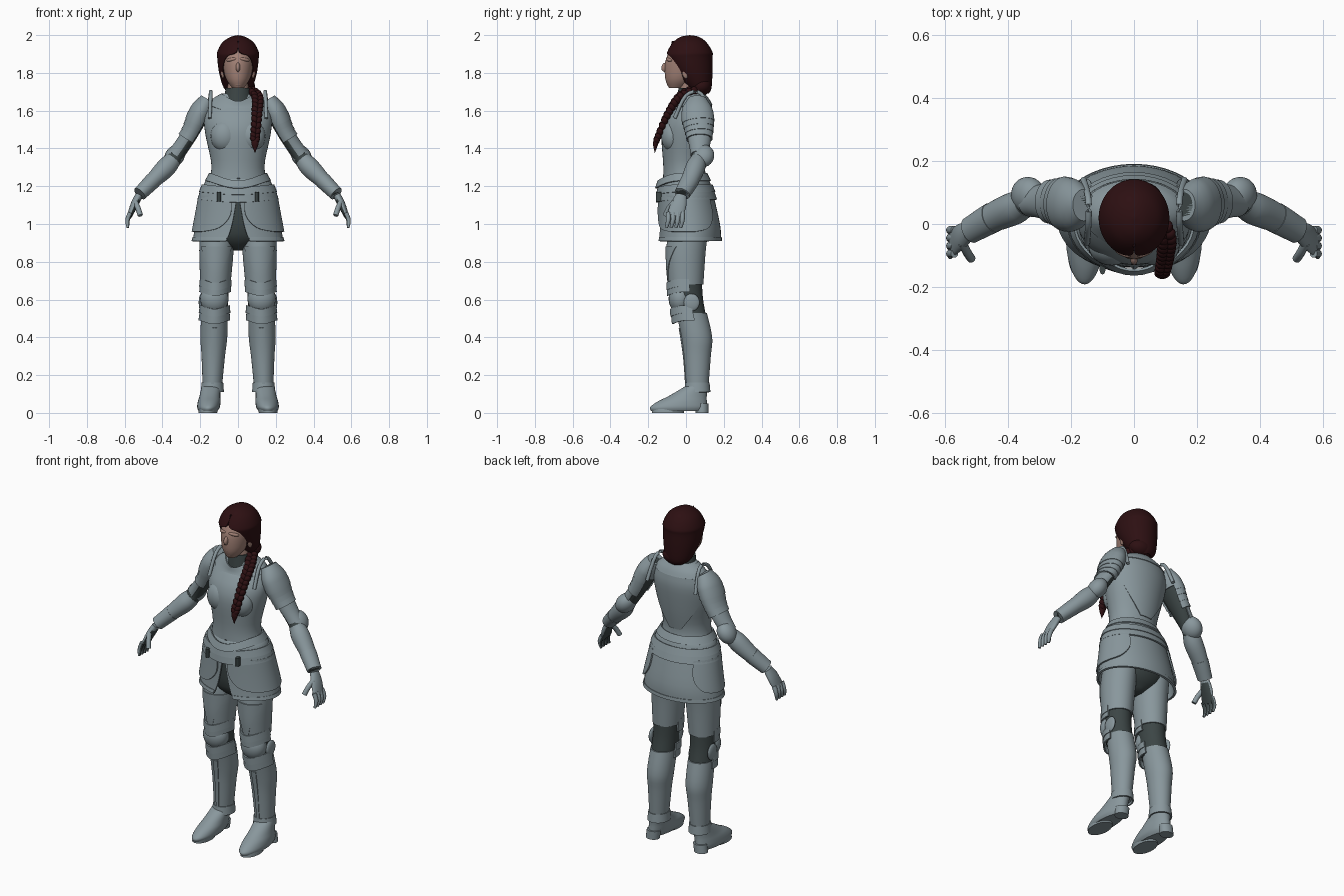
import bpy
import bmesh
from math import sin, cos, radians
from mathutils import Vector, Matrix, Euler

default_cube = bpy.data.objects.get("Cube")
if default_cube:
    bpy.data.objects.remove(default_cube, do_unlink=True)


def material(name, color):
    mat = bpy.data.materials.new(name)
    mat.use_nodes = True
    mat.diffuse_color = (*color, 1)
    shader = next(node for node in mat.node_tree.nodes if node.type == 'BSDF_PRINCIPLED')
    shader.inputs["Base Color"].default_value = (*color, 1)
    return mat


STEEL = material("steel", (.25, .31, .335))
MAIL = material("dark mail", (.045, .06, .06))
HAIR = material("dark red hair", (.026, .005, .006))
SKIN = material("skin", (.36, .22, .18))

# Directions around an upright section, in degrees
FRONT, OUTSIDE, BACK = -90, 0, 90
FULL = (0, 360)
HALF_TURN = 180


def finish(bm, name, mat, pair=False, rule=None):
    """Turn a bmesh into one object, or a mirrored left and right pair."""
    bmesh.ops.recalc_face_normals(bm, faces=bm.faces)
    for face in bm.faces:
        face.material_index = int(bool(rule and rule(face)))
    for prefix in (("left_", "right_") if pair else ("",)):
        if prefix == "right_":
            bmesh.ops.scale(bm, vec=(-1, 1, 1), verts=bm.verts)
            bmesh.ops.reverse_faces(bm, faces=bm.faces)
        mesh = bpy.data.meshes.new(prefix + name)
        bm.to_mesh(mesh)
        mesh.materials.append(mat)
        if rule:
            mesh.materials.append(MAIL)
        mesh.shade_smooth()
        mesh.set_sharp_from_angle(angle=radians(45))
        bpy.context.scene.collection.objects.link(bpy.data.objects.new(prefix + name, mesh))
    bm.free()


def spline(rows, steps):
    """Resample rows of numbers along a smooth curve through them."""
    out = []
    last = len(rows) - 1
    for i in range(last):
        before, here, there, after = (rows[min(max(i + k, 0), last)] for k in (-1, 0, 1, 2))
        for k in range(steps):
            t = k / steps
            out.append([q + t / 2 * (r - p + t * (2 * p - 5 * q + 4 * r - s + t * (3 * (q - r) + s - p)))
                        for p, q, r, s in zip(before, here, there, after)])
    return out + [list(rows[-1])]


def ring(z, y, rx, ry, gap=0, x=0):
    """Upright section, open at the front by a gap angle on each side."""
    return (x, y, z, rx, ry, FRONT + gap, FRONT + FULL[1] - gap)


def loft(name, mat, rows, pair=False, shell=0, flat=True, dip=0, steps=4, sides=40, rule=None):
    """Skin sections of x, y, z, two radii and an optional span of angles."""
    bm = bmesh.new()
    rows = spline([(*row, *FULL)[:7] for row in rows], steps)
    grid = []
    for i, (x, y, z, rx, ry, start, end) in enumerate(rows):
        after, before = rows[min(i + 1, len(rows) - 1)], rows[max(i - 1, 0)]
        along = Vector((0, 0, 1)) if flat else (Vector(after[:3]) - Vector(before[:3])).normalized()
        v = (Vector((0, 1, 0)) - along * along.y).normalized()
        u = v.cross(along)
        loop = []
        for k in range(sides + 1):
            angle = radians(start + (end - start) * k / sides)
            co = Vector((x, y, z)) + u * rx * cos(angle) + v * ry * sin(angle)
            drop = dip * max(0, -sin(angle)) ** 3
            loop.append(bm.verts.new(co - Vector((0, drop / 2, drop))))
        grid.append(loop)
    for low, high in zip(grid, grid[1:]):
        for k in range(sides):
            bm.faces.new((low[k], low[k + 1], high[k + 1], high[k]))
    bmesh.ops.remove_doubles(bm, verts=bm.verts, dist=.0002)
    bmesh.ops.recalc_face_normals(bm, faces=bm.faces)
    if shell:
        bmesh.ops.solidify(bm, geom=bm.faces[:], thickness=shell)
    else:
        bmesh.ops.holes_fill(bm, edges=[e for e in bm.edges if e.is_boundary], sides=0)
    finish(bm, name, mat, pair, rule)


def plate(name, body, middle, spans, grow=.01, flare=0, **options):
    """Armour plate lying over a body; spans are height and half angle, downwards."""
    samples = spline(body, 20)
    rows = []
    for i, (z, half) in enumerate(spans):
        x, y, _, rx, ry = min(samples, key=lambda row: abs(row[2] - z))[:5]
        extra = grow + flare * i
        rows.append((x, y, z, rx + extra, ry + extra, middle - half, middle + half))
    loft(name, STEEL, rows, shell=.008, **options)


def ball(name, mat, place, size, pair=False, turn=(0, 0, 0)):
    bm = bmesh.new()
    matrix = Matrix.LocRotScale(Vector(place), Euler([radians(t) for t in turn]), Vector(size))
    bmesh.ops.create_uvsphere(bm, u_segments=24, v_segments=16, radius=1, matrix=matrix)
    finish(bm, name, mat, pair)


def pipe(name, mat, radius, points, pair=False):
    loft(name, mat, [(*point, radius, radius) for point in points], pair, flat=False, sides=12)


# Head and face
loft("head", SKIN, [ring(1.72, -.05, .03, .04), ring(1.77, -.03, .064, .08),
                    ring(1.86, 0, .083, .11), ring(1.93, .01, .08, .09)])
loft("neck", SKIN, [ring(1.66, .02, .06, .06), ring(1.8, .02, .05, .05)])
ball("nose", SKIN, (0, -.11, 1.83), (.012, .02, .025), turn=(-20, 0, 0))
ball("lips", SKIN, (0, -.095, 1.77), (.02, .015, .01))
ball("chin", SKIN, (0, -.08, 1.74), (.025, .02, .015))
ball("brow", SKIN, (.035, -.09, 1.87), (.03, .012, .01), True, (0, 10, 25))
ball("ear", SKIN, (.08, 0, 1.8), (.01, .02, .03), True)

# Hair drawn back from the face, with a braid over one shoulder
loft("hair_cap", HAIR, [ring(1.69, .08, .04, .04, 5), ring(1.72, .07, .075, .065, 20), ring(1.8, .04, .1, .1, 50),
                        ring(1.88, .02, .11, .12, 36), ring(1.91, .02, .11, .12, 5), ring(1.96, .02, .084, .09),
                        ring(1.99, .02, .04, .05), ring(2, .02, 0, 0)], shell=.01, sides=48)
ball("hair_knot", HAIR, (.02, .08, 1.73), (.07, .055, .05))
braid = spline([(.04, .08, 1.72), (.1, -.03, 1.68), (.1, -.1, 1.58), (.09, -.155, 1.45)], 5)
for i, (x, y, z) in enumerate(braid):
    width = .026 - i / 2000
    for side in (-1, 1):
        ball("braid_strand", HAIR, (x + side * width / 2, y, z - width / 3 * (side > 0)),
             (width * .8, width * .9, width * 1.1), turn=(0, side * 30, 0))
loft("braid_tuft", HAIR, [(.09, -.15, 1.46, .01, .01), (.09, -.16, 1.43, .02, .015), (.09, -.165, 1.375, 0, 0)])

# Breastplate, collar and waist
TORSO = [ring(1.18, 0, .17, .125), ring(1.3, -.01, .14, .11), ring(1.46, 0, .17, .13), ring(1.54, .01, .18, .125),
         ring(1.6, .03, .17, .11), ring(1.65, .04, .14, .08), ring(1.69, .03, .08, .06)]
loft("mail_collar", MAIL, [ring(1.62, .03, .08, .08), ring(1.72, .02, .065, .06)])
loft("cuirass", STEEL, TORSO)
ball("bust_plate", STEEL, (.07, -.07, 1.465), (.075, .062, .085), True)
plate("collar_plate", TORSO, FRONT, [(1.69, HALF_TURN), (1.66, HALF_TURN), (1.63, HALF_TURN)], dip=.04)
plate("back_plate", TORSO, BACK, [(1.63, 60), (1.56, 70), (1.42, 45), (1.3, 15)], grow=.006)
plate("waist_flange", TORSO, FRONT, [(1.27, HALF_TURN), (1.23, HALF_TURN)], flare=.012, dip=.04)

# Skirt of plates, split at the front over mail
SKIRT = [ring(1.24, 0, .16, .12), ring(1.19, 0, .188, .136), ring(1, .02, .225, .16, 8), ring(.91, .02, .24, .165, 15)]
loft("mail_skirt", MAIL, [ring(.86, .01, .03, .04), ring(.95, .01, .17, .12), ring(1.18, 0, .16, .12)])
loft("fauld_skirt", STEEL, SKIRT, shell=.008)
plate("skirt_hem", SKIRT, BACK, [(.93, 166), (.91, 165)], grow=.004, flare=.002)
for z in (1.17, 1.13):
    plate("fauld_lame", SKIRT, FRONT, [(z + .04, HALF_TURN), (z, HALF_TURN)], flare=.004, dip=.015)
plate("tasset", SKIRT, OUTSIDE - 15, [(1.15, 65), (1.05, 65), (.98, 50), (.96, 25)], grow=.013, pair=True)
loft("tasset_strap", MAIL, [(.1, -.14, z, .01, .02) for z in (1.12, 1.17)], True)

# Arm in mail from shoulder to wrist, and the plates that follow it
ARM = [(.16, .06, 1.66, .03, .04), (.2, .06, 1.59, .05, .075), (.25, .07, 1.48, .04, .06), (.33, .07, 1.36, .04, .04),
       (.38, .05, 1.3, .05, .05), (.45, .02, 1.23, .04, .045), (.52, -.02, 1.16, .03, .035)]


def arm_plate(name, first, last, grow, flare=0, half=HALF_TURN):
    rows = []
    for i, (x, y, z, rx, ry) in enumerate(spline(ARM, 4)[first:last + 1]):
        extra = grow + flare * i
        rows.append((x, y, z, rx + extra, ry + extra, HALF_TURN - half, HALF_TURN + half))
    loft(name, STEEL, rows, True, shell=.007 if half < HALF_TURN else 0, flat=False, steps=1)


loft("mail_sleeve", MAIL, ARM, True, flat=False)
arm_plate("pauldron", 0, 5, .01)
for i in range(4):
    arm_plate("shoulder_lame", 4 + i, 6 + i, .009, .003, 130)
arm_plate("upper_arm_plate", 9, 12, .007, half=100)
arm_plate("vambrace", 13, 24, .002)
arm_plate("gauntlet_cuff", 20, 24, .004, .001)
ball("elbow_cup", STEEL, (.335, .09, 1.36), (.05, .06, .065), True, (0, -35, -15))
pipe("armhole_rim", STEEL, .01, [(.15, -.06, 1.56), (.145, 0, 1.68), (.145, .08, 1.69), (.16, .14, 1.56)], True)

# Gauntlets with mail palms
palm = lambda face: face.normal.x < -.55 and face.calc_center_median().z < 1.13
loft("hand", STEEL, [(.525, -.025, 1.15, .02, .03), (.55, -.04, 1.1, .02, .042), (.575, -.06, 1.04, .013, .042)],
     True, flat=False, rule=palm)
for i in range(4):
    y = -.094 + i / 40
    loft("finger", STEEL, [(.57, y, 1.06, .013, .013), (.585, y, 1.02, .012, .012), (.583, y - .01, .98, .007, .008)],
         True, flat=False, sides=12, rule=palm)
pipe("thumb", STEEL, .014, [(.545, -.06, 1.12), (.53, -.09, 1.085), (.517, -.11, 1.045)], True)


def leg(z, y, radius):
    """Leg section; the legs spread apart towards the ground."""
    return ring(z, y, radius, radius * 1.15, x=.14 - .03 * z)


# Thighs and knees, with mail behind the knee
THIGH = [leg(1, .02, .09), leg(.86, 0, .091), leg(.68, 0, .08)]
KNEE = [leg(.7, 0, .073), leg(.6, .01, .07), leg(.49, .03, .07)]
loft("thigh_plate", STEEL, THIGH, True)
loft("knee_joint", MAIL, KNEE, True)
plate("thigh_flute", THIGH, FRONT, [(.88, 60), (.77, 25), (.68, 10)], grow=.005, pair=True)
ball("knee_cup", STEEL, (.125, -.03, .605), (.075, .062, .08), True)
for z in (.67, .64, .53, .49):
    plate("knee_lame", KNEE, FRONT, [(z + .04, 100), (z, 100)], flare=.004, dip=.02, pair=True)
ball("knee_wing", STEEL, (.195, .03, .585), (.013, .042, .046), True)

# Lower legs and shoes
GREAVE = [leg(.53, .03, .07), leg(.4, .057, .071), leg(.3, .06, .062), leg(.12, .06, .05)]
loft("greave", STEEL, GREAVE, True)
plate("greave_ridge", GREAVE, FRONT, [(.45, 12), (.3, 10), (.15, 8)], grow=.005, pair=True)
plate("ankle_flange", GREAVE, FRONT, [(.16, HALF_TURN), (.11, HALF_TURN)], grow=.004, flare=.008, pair=True)


def foot(z, y, rx, ry):
    return ring(z, y, rx, ry, x=.16 - z / 8)


loft("shoe", STEEL, [foot(.01, -.045, .05, .14), foot(.03, -.04, .06, .15), foot(.06, -.02, .06, .13),
                     foot(.09, .01, .055, .1), foot(.14, .055, .05, .06)], True)
loft("shoe_heel", STEEL, [foot(z, .085, .04, .035) for z in (0, .05)], True)
loft("shoe_sole", STEEL, [foot(z, -.095, .05, .085) for z in (0, .03)], True)
